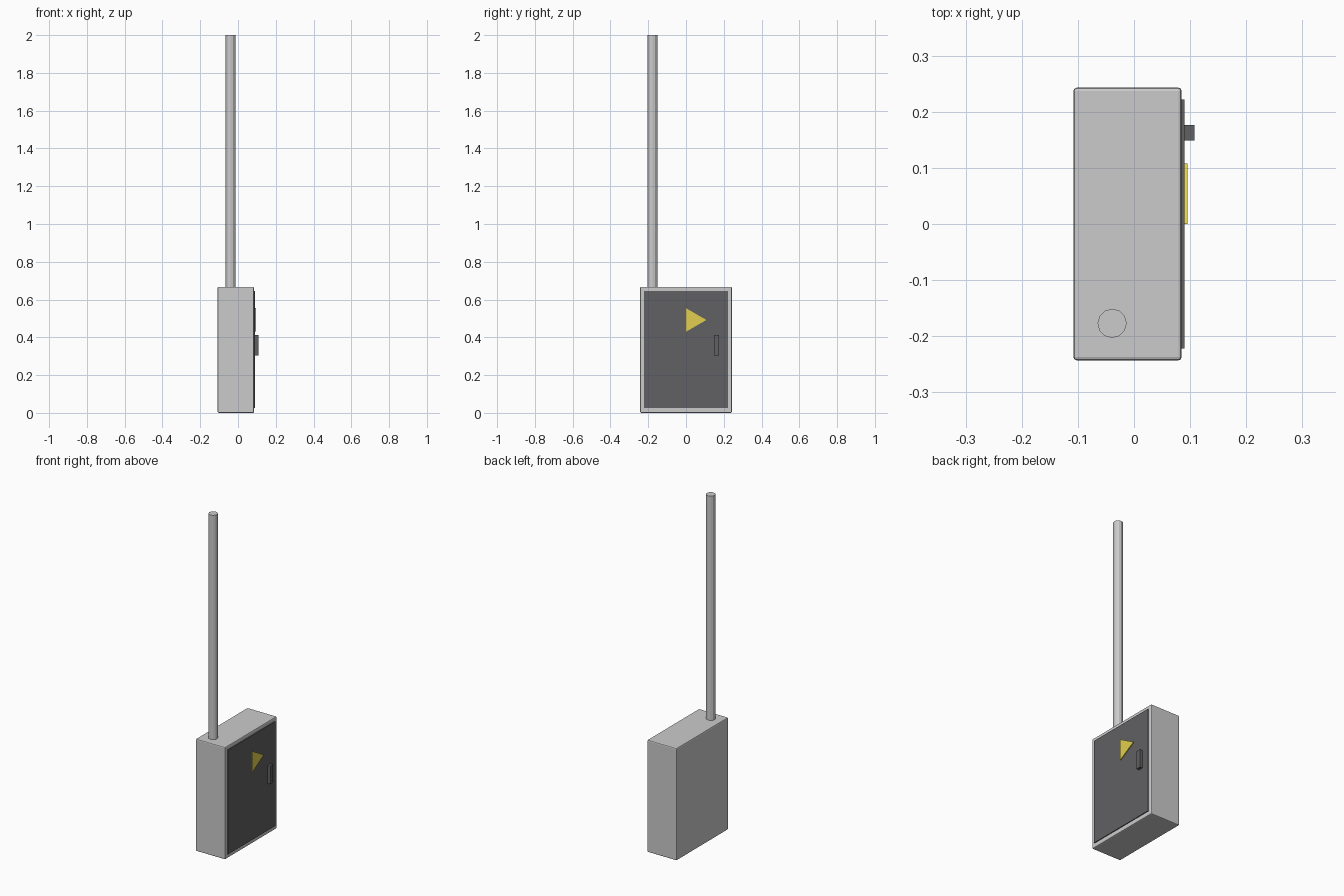
import bpy, math

if "Cube" in bpy.data.objects:
    bpy.data.objects.remove(bpy.data.objects["Cube"])


def material(name, color):
    m = bpy.data.materials.new(name)
    m.diffuse_color = color
    m.use_nodes = True
    m.node_tree.nodes["Principled BSDF"].inputs["Base Color"].default_value = m.diffuse_color
    return m


def box(name, lo, hi, bevel=0.0, mat=None):
    center = [(a + b) / 2 for a, b in zip(lo, hi)]
    bpy.ops.mesh.primitive_cube_add(size=1, location=center)
    o = bpy.context.object
    o.name = name
    o.scale = [b - a for a, b in zip(lo, hi)]
    bpy.ops.object.transform_apply(location=False, rotation=False, scale=True)
    if bevel:
        mod = o.modifiers.new("soft_edges", 'BEVEL')
        mod.width = bevel
        mod.segments = 2
    if mat:
        o.data.materials.append(mat)
    return o


dark = material("dark_grey", (0.12, 0.12, 0.125, 1))
yellow = material("warning_yellow", (0.75, 0.62, 0.08, 1))

# Cabinet body with softened edges
box("cabinet", (-0.108, -0.243, 0), (0.085, 0.243, 0.667), 0.006)

# Door panel and its handle
box("door", (0.08, -0.222, 0.025), (0.09, 0.222, 0.645), 0, dark)
box("handle", (0.088, 0.149, 0.305), (0.108, 0.176, 0.412), 0, dark)

# Conduit pipe rising from the top
z0, z1 = 0.66, 2.0
bpy.ops.mesh.primitive_cylinder_add(vertices=12, radius=0.026, depth=z1 - z0,
                                    location=(-0.039, -0.177, (z0 + z1) / 2))
bpy.context.object.name = "conduit_pipe"

# Triangular warning plate, pointing sideways (+y)
bpy.ops.mesh.primitive_cylinder_add(vertices=3, radius=0.072, depth=0.007,
                                    location=(0.0915, 0.036, 0.492),
                                    rotation=(0, math.pi / 2, 0))
sign = bpy.context.object
sign.name = "warning_plate"
sign.data.materials.append(yellow)
